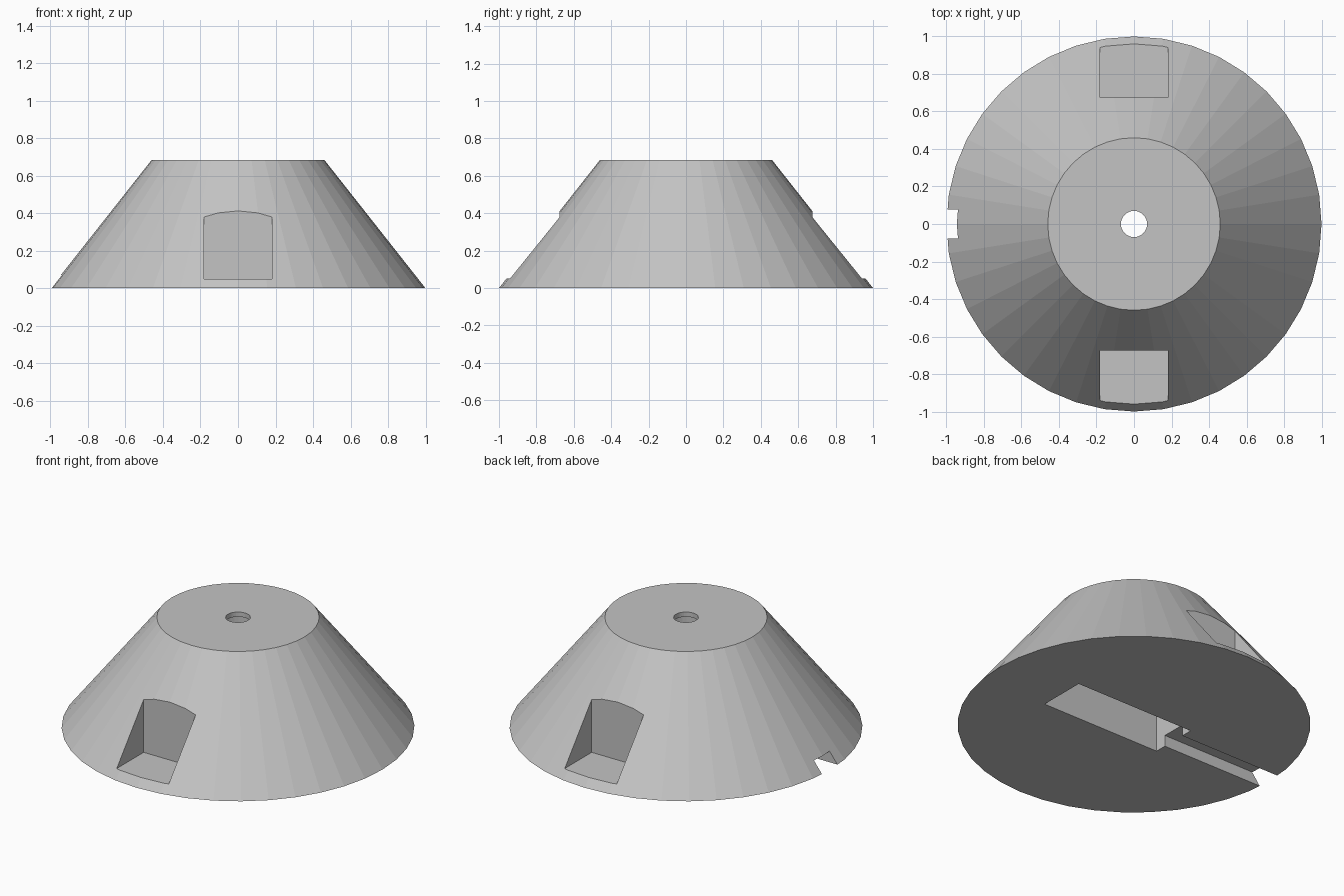
import bpy

if "Cube" in bpy.data.objects:
    bpy.data.objects.remove(bpy.data.objects["Cube"], do_unlink=True)

HEIGHT = 0.685

# Single flat colour
grey = bpy.data.materials.new("light_grey")
grey.use_nodes = True
colour = (0.55, 0.55, 0.55, 1)
grey.diffuse_color = colour
grey.node_tree.nodes["Principled BSDF"].inputs["Base Color"].default_value = colour

# Tapered body with forty flat sides
bpy.ops.mesh.primitive_cone_add(vertices=40, radius1=1, radius2=0.46,
                                depth=HEIGHT, location=(0, 0, HEIGHT / 2))
body = bpy.context.object
body.name = "tapered_base"
body.data.materials.append(grey)


def cut(cutter, name):
    """Subtract the cutter from the body and remove it."""
    cutter.name = name
    cutter.hide_render = True
    cutter.data.materials.append(grey)
    mod = body.modifiers.new(name, "BOOLEAN")
    mod.operation = "DIFFERENCE"
    mod.solver = "EXACT"
    mod.object = cutter
    bpy.context.view_layer.objects.active = body
    bpy.ops.object.modifier_apply(modifier=mod.name)
    bpy.data.objects.remove(cutter, do_unlink=True)


def cut_box(name, low, high):
    centre = [(a + b) / 2 for a, b in zip(low, high)]
    bpy.ops.mesh.primitive_cube_add(size=1, location=centre)
    box = bpy.context.object
    box.scale = [b - a for a, b in zip(low, high)]
    bpy.context.view_layer.update()
    cut(box, name)


def cut_cylinder(name, radius, z0, z1):
    bpy.ops.mesh.primitive_cylinder_add(vertices=32, radius=radius, depth=z1 - z0,
                                        location=(0, 0, (z0 + z1) / 2))
    cut(bpy.context.object, name)


# Front and back pockets
cut_box("front_pocket", (-0.18, -1.2, 0.05), (0.18, -0.675, 0.6))
cut_box("back_pocket", (-0.18, 0.675, 0.05), (0.18, 1.2, 0.6))

# Underside cavity and the channel leading out to the edge
cut_box("underside_cavity", (-0.293, -0.15, -0.1), (0.535, 0.15, 0.5))
cut_box("edge_channel", (-1.2, -0.077, -0.1), (-0.2, 0.077, 0.07))

# Wider bore beneath a thin lip, then the hole in the top
cut_cylinder("inner_bore", 0.12, 0.4, HEIGHT - 0.03)
cut_cylinder("top_hole", 0.07, 0.45, HEIGHT + 0.1)

for face in body.data.polygons:
    face.use_smooth = False
